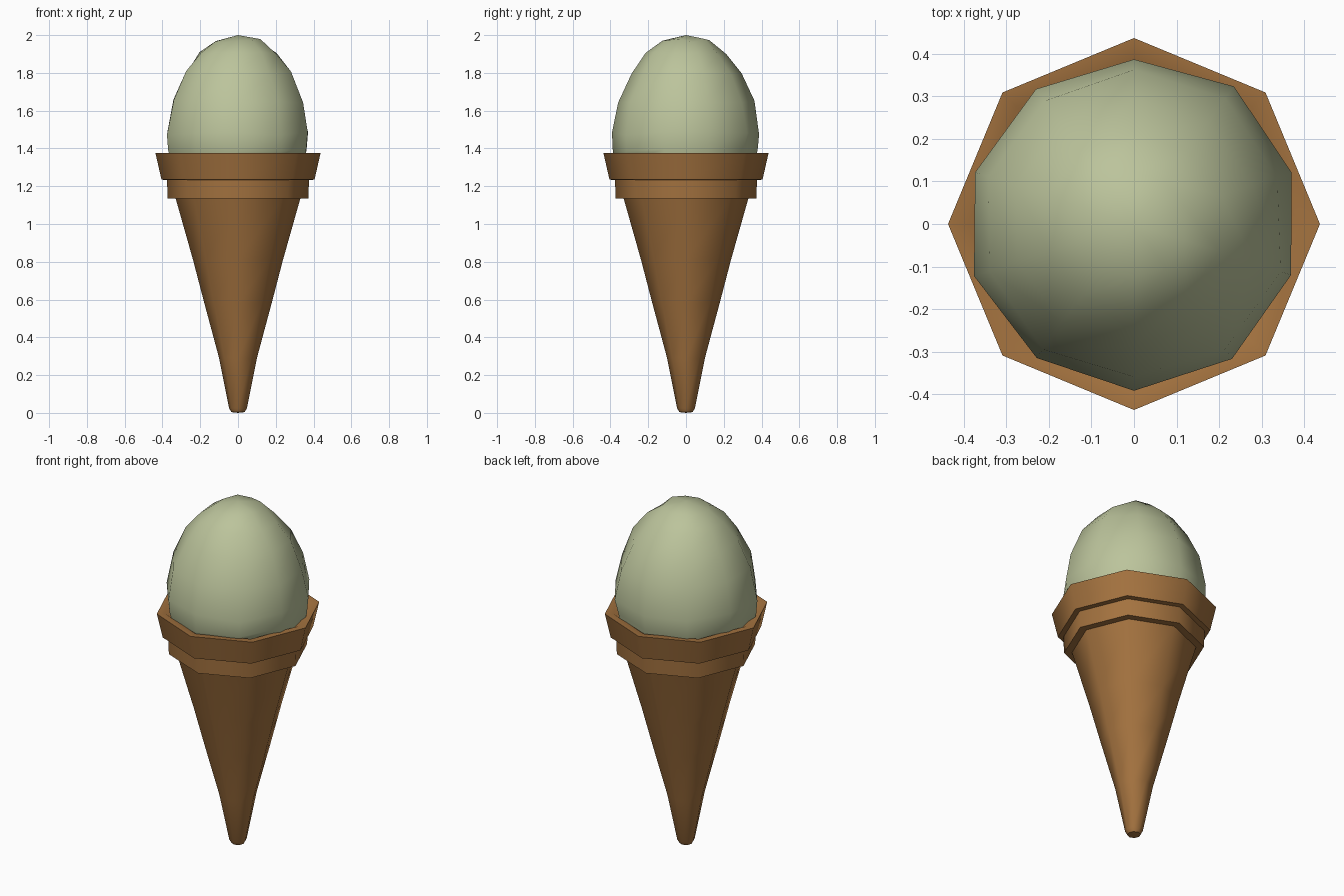
import bpy, bmesh, math, random

if "Cube" in bpy.data.objects:
    bpy.data.objects.remove(bpy.data.objects["Cube"])

random.seed(4)


def material(name, rgb):
    m = bpy.data.materials.new(name)
    m.diffuse_color = (*rgb, 1)
    m.use_nodes = True
    m.node_tree.nodes["Principled BSDF"].inputs["Base Color"].default_value = m.diffuse_color
    return m


def lathe(name, profile, sides, phase, mat, jitter=0.0, smooth=50):
    """Spin (radius, z) points around z; radius 0 closes at a pole."""
    bm = bmesh.new()
    rings = []
    for r, z in profile:
        if r == 0:
            rings.append([bm.verts.new((0, 0, z))] * sides)
            continue
        ring = []
        for i in range(sides):
            a = phase + math.tau * i / sides
            k = r * (1 + random.uniform(-jitter, jitter))
            dz = random.uniform(-jitter, jitter) * 0.5
            ring.append(bm.verts.new((k * math.cos(a), k * math.sin(a), z + dz)))
        rings.append(ring)
    for lo, hi in zip(rings, rings[1:]):
        for i in range(sides):
            j = (i + 1) % sides
            bm.faces.new(list(dict.fromkeys((lo[i], lo[j], hi[j], hi[i]))))
    bmesh.ops.recalc_face_normals(bm, faces=bm.faces)
    mesh = bpy.data.meshes.new(name)
    bm.to_mesh(mesh)
    bm.free()
    mesh.materials.append(mat)
    ob = bpy.data.objects.new(name, mesh)
    bpy.context.collection.objects.link(ob)
    bpy.ops.object.select_all(action='DESELECT')
    ob.select_set(True)
    bpy.context.view_layer.objects.active = ob
    bpy.ops.object.shade_smooth_by_angle(angle=math.radians(smooth))
    return ob


wafer = material("wafer_brown", (0.37, 0.17, 0.05))
cream = material("pistachio_green", (0.50, 0.55, 0.33))

# Eight-sided wafer cone with stepped collar and flared rim
lathe("cone", [(0, 0), (0.035, 0.004), (0.047, 0.025), (0.10, 0.29), (0.178, 0.58),
               (0.238, 0.81), (0.33, 1.135), (0.372, 1.135), (0.376, 1.232),
               (0.405, 1.235), (0.437, 1.375), (0.39, 1.372), (0.33, 1.33), (0, 1.33)],
      8, 0, wafer)

# Lumpy ten-sided scoop tucked into the rim
lathe("scoop", [(0, 1.30), (0.365, 1.33), (0.383, 1.39), (0.392, 1.48), (0.36, 1.65),
                (0.29, 1.80), (0.212, 1.90), (0.125, 1.97), (0, 2.0)],
      10, math.pi / 2, cream, jitter=0.02, smooth=60)
